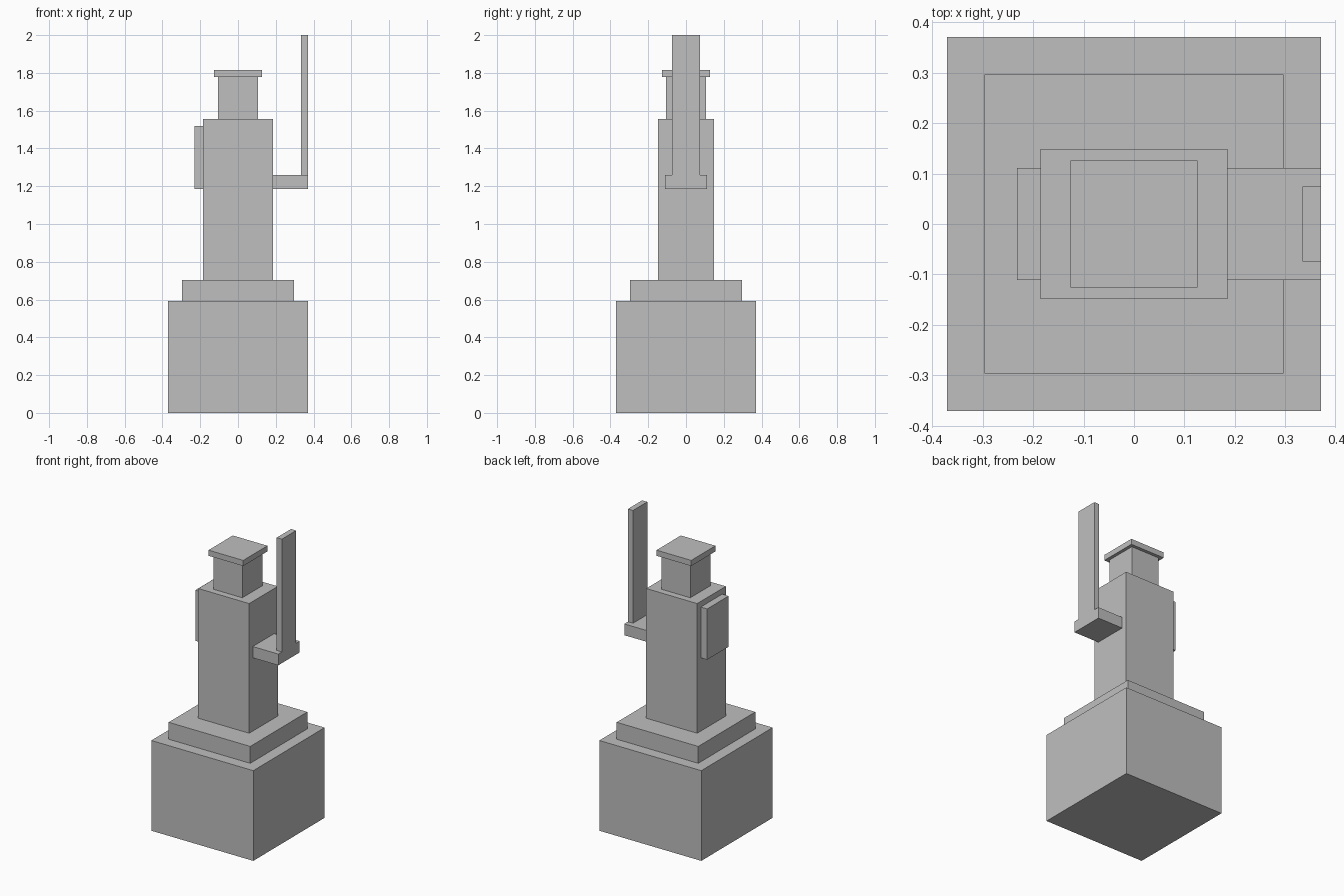
import bpy

cube = bpy.data.objects.get("Cube")
if cube:
    bpy.data.objects.remove(cube, do_unlink=True)

U = 2 / 54  # block unit: the statue is 54 units tall

stone = bpy.data.materials.new("grey_stone")
stone.use_nodes = True
colour = (0.52, 0.52, 0.52, 1)
stone.diffuse_color = colour
stone.node_tree.nodes["Principled BSDF"].inputs["Base Color"].default_value = colour


def block(name, x, y, z):
    """Box spanning the given (low, high) ranges in block units."""
    bpy.ops.mesh.primitive_cube_add(size=1)
    ob = bpy.context.object
    ob.name = ob.data.name = name
    for v in ob.data.vertices:
        v.co = [(lo if c < 0 else hi) * U for c, (lo, hi) in zip(v.co, (x, y, z))]
    ob.data.materials.append(stone)
    return ob


def centred(name, half_x, half_y, z):
    return block(name, (-half_x, half_x), (-half_y, half_y), z)


# Pedestal
centred("pedestal", 10, 10, (0, 16))
centred("pedestal_step", 8, 8, (16, 19))

# Figure
centred("body", 5, 4, (19, 42))
centred("head", 2.83, 2.83, (42, 48))
centred("flat_hat", 3.4, 3.4, (48, 49))

# Right arm hangs at the side, left arm reaches out and holds an upright slab
block("right_arm", (-6.25, -5), (-3, 3), (32, 41))
block("left_forearm", (5, 10), (-3, 3), (32, 34))
block("raised_slab", (9, 10), (-2, 2), (34, 54))
